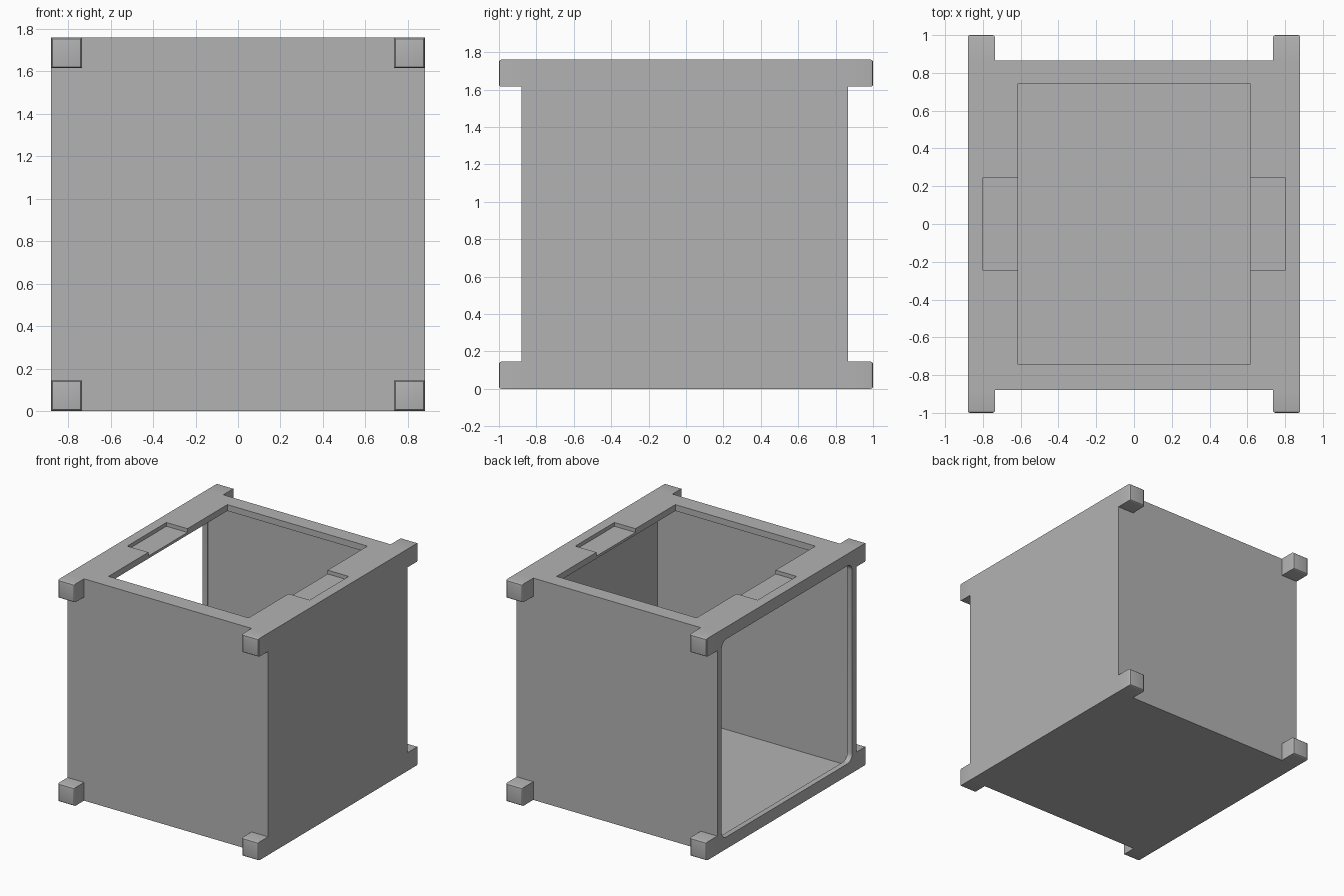
import bpy
import bmesh

cube = bpy.data.objects.get("Cube")
if cube:
    bpy.data.objects.remove(cube, do_unlink=True)

grey = bpy.data.materials.new("plain_grey")
grey.use_nodes = True
GREY = (0.45, 0.45, 0.45, 1)
grey.diffuse_color = GREY
grey.node_tree.nodes["Principled BSDF"].inputs["Base Color"].default_value = GREY

# Main sizes
HALF_X, FRONT, BACK, HEIGHT = 0.88, -0.88, 0.865, 1.76
WALL, LID, FOOT = 0.043, 0.05, 0.145


def box(name, lo, hi, bevel=0, segments=3, pick=None):
    """Box between two corners; bevels the edges chosen by pick."""
    bm = bmesh.new()
    bmesh.ops.create_cube(bm, size=1)
    for v in bm.verts:
        v.co = [lo[i] + (v.co[i] + 0.5) * (hi[i] - lo[i]) for i in range(3)]
    if pick:
        edges = [e for e in bm.edges if pick(e.verts[0].co, e.verts[1].co)]
        bmesh.ops.bevel(bm, geom=edges, offset=bevel, segments=segments,
                        profile=0.5, affect='EDGES')
    mesh = bpy.data.meshes.new(name)
    bm.to_mesh(mesh)
    bm.free()
    mesh.materials.append(grey)
    obj = bpy.data.objects.new(name, mesh)
    bpy.context.collection.objects.link(obj)
    return obj


def cut(target, cutter):
    mod = target.modifiers.new("cut", 'BOOLEAN')
    mod.operation, mod.solver, mod.object = 'DIFFERENCE', 'EXACT', cutter
    bpy.context.view_layer.objects.active = target
    bpy.ops.object.modifier_apply(modifier=mod.name)
    bpy.data.objects.remove(cutter, do_unlink=True)


# Hollow housing
housing = box("housing", (-HALF_X, FRONT, 0), (HALF_X, BACK, HEIGHT))
cut(housing, box("cavity", (WALL - HALF_X, FRONT + WALL, WALL),
                 (HALF_X - WALL, BACK - WALL, HEIGHT - LID)))

# Rounded side opening
cut(housing, box("side_opening", (-1, -0.827, 0.095), (-0.8, 0.81, 1.665), 0.06, 6,
                 lambda a, b: abs(a.x - b.x) > 0.1))

# Top opening and the shallow recesses beside it
cut(housing, box("top_opening", (-0.615, -0.745, 1.6), (0.615, 0.745, 1.9)))
for side in (-1, 1):
    xs = sorted((side * 0.55, side * 0.8))
    cut(housing, box("recess", (xs[0], -0.245, HEIGHT - 0.03), (xs[1], 0.245, 1.9)))

# Corner blocks with softened outer ends
for end, y_name, wall_y in ((-1, "front", FRONT), (1, "back", BACK)):
    for side, x_name in ((-1, "right"), (1, "left")):
        for z, z_name in ((0, "lower"), (HEIGHT - FOOT, "upper")):
            xs = sorted((side * (HALF_X - FOOT), side * HALF_X))
            ys = sorted((wall_y, end))
            block = box(f"{z_name}_{y_name}_{x_name}_block",
                        (xs[0], ys[0], z), (xs[1], ys[1], z + FOOT), 0.013, 3,
                        lambda a, b: abs(a.y) > 0.99 and abs(b.y) > 0.99)
            bpy.ops.object.select_all(action='DESELECT')
            block.select_set(True)
            bpy.context.view_layer.objects.active = block
            bpy.ops.object.shade_smooth_by_angle()

bpy.ops.object.select_all(action='DESELECT')
housing.select_set(True)
bpy.context.view_layer.objects.active = housing
bpy.ops.object.shade_smooth_by_angle()
